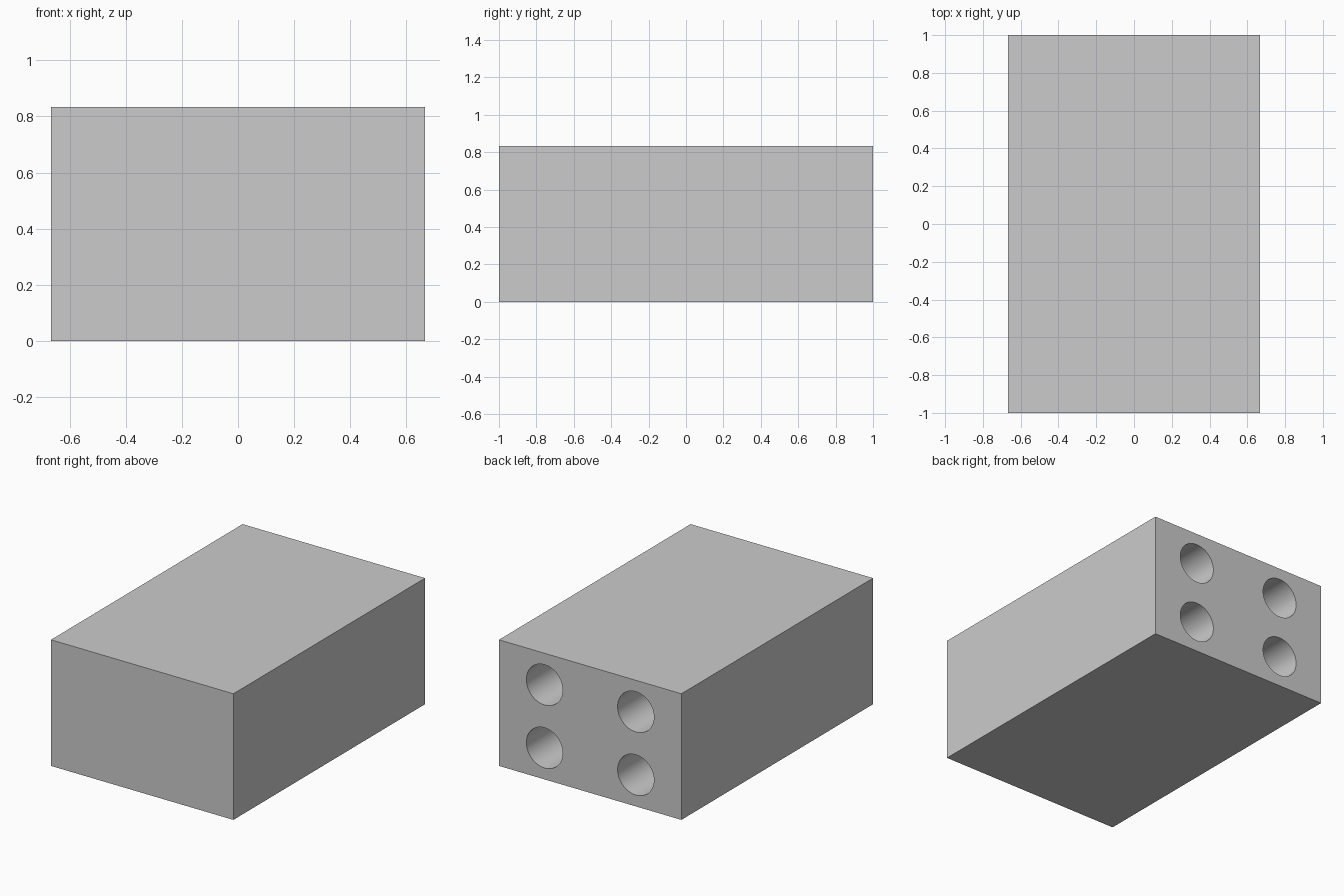
import bpy
import math

if "Cube" in bpy.data.objects:
    bpy.data.objects.remove(bpy.data.objects["Cube"])

W, L, H = 1.333, 2.0, 0.833      # block width, length, height
R, DEPTH = 0.133, 1.0            # blind hole radius and depth

# Solid block standing on the ground
bpy.ops.mesh.primitive_cube_add(size=1, location=(0, 0, H / 2))
block = bpy.context.object
block.name = "block"
block.scale = (W, L, H)
bpy.ops.object.transform_apply(location=False, rotation=False, scale=True)


def drill(x, z, name):
    """Bore one round blind hole into the back face."""
    bpy.ops.mesh.primitive_cylinder_add(
        vertices=48, radius=R, depth=DEPTH * 2,
        location=(x, L / 2, z), rotation=(math.pi / 2, 0, 0))
    cutter = bpy.context.object
    cutter.name = name
    bpy.ops.object.select_all(action='DESELECT')
    block.select_set(True)
    bpy.context.view_layer.objects.active = block
    mod = block.modifiers.new(name, 'BOOLEAN')
    mod.operation = 'DIFFERENCE'
    mod.solver = 'EXACT'
    mod.object = cutter
    bpy.ops.object.modifier_apply(modifier=mod.name)
    bpy.data.objects.remove(cutter, do_unlink=True)


# Two by two grid of holes at the quarter points of the back
for x in (-W / 4, W / 4):
    for z in (H / 4, H * 3 / 4):
        drill(x, z, "hole_cutter")

# Round hole walls, crisp block edges
block.select_set(True)
bpy.context.view_layer.objects.active = block
bpy.ops.object.shade_smooth_by_angle(angle=math.radians(30))
